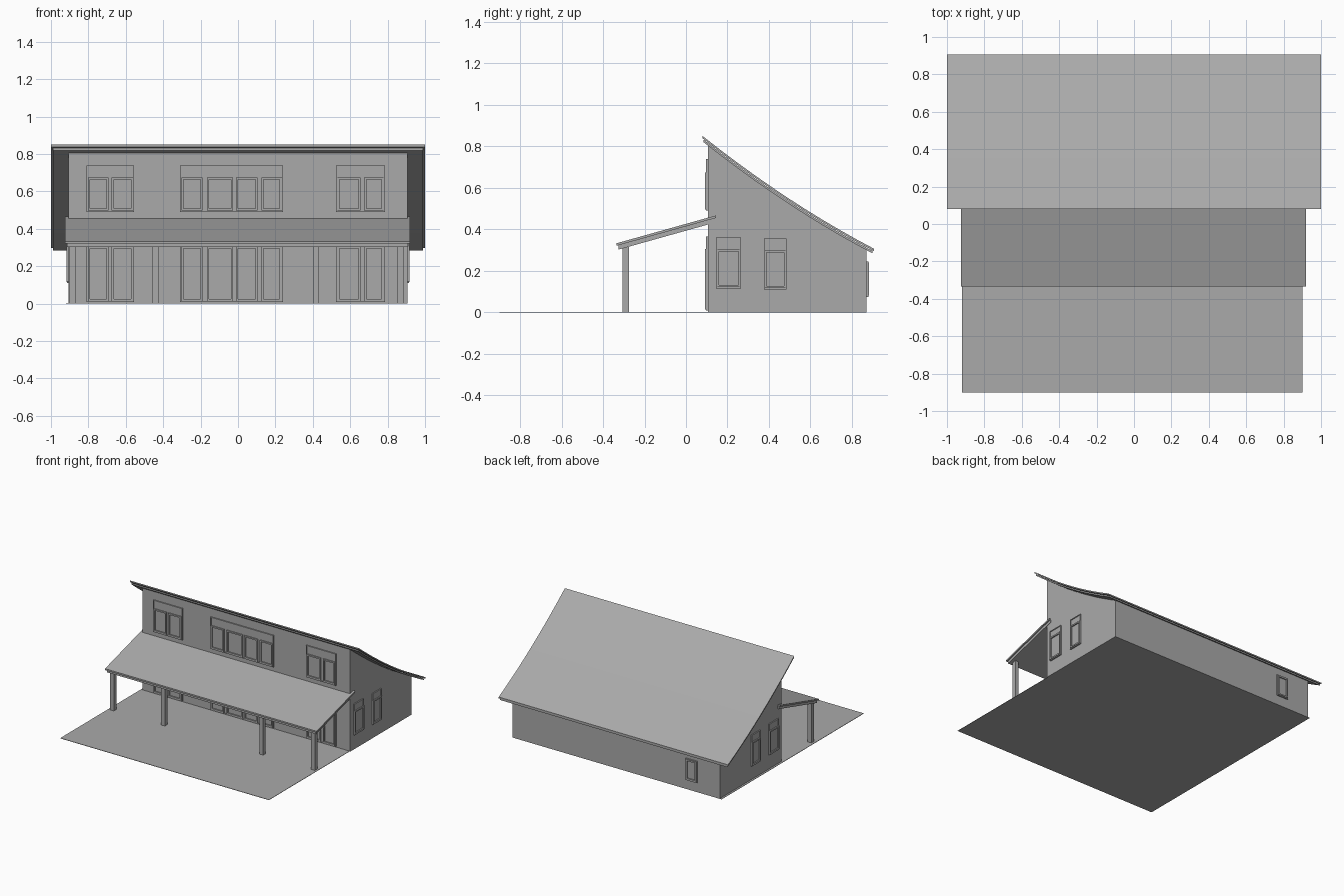
import bpy, bmesh

if "Cube" in bpy.data.objects:
    bpy.data.objects.remove(bpy.data.objects["Cube"])

grey = bpy.data.materials.new("plain grey")
grey.use_nodes = True
GREY = (0.4, 0.4, 0.4, 1)
grey.diffuse_color = GREY
grey.node_tree.nodes["Principled BSDF"].inputs["Base Color"].default_value = GREY


def finish(name, bm, smooth=False):
    bmesh.ops.recalc_face_normals(bm, faces=bm.faces)
    mesh = bpy.data.meshes.new(name)
    bm.to_mesh(mesh)
    bm.free()
    mesh.materials.append(grey)
    obj = bpy.data.objects.new(name, mesh)
    bpy.context.collection.objects.link(obj)
    if smooth:
        bpy.ops.object.select_all(action='DESELECT')
        obj.select_set(True)
        bpy.context.view_layer.objects.active = obj
        bpy.ops.object.shade_smooth_by_angle()
    return obj


def add_box(bm, lo, hi):
    res = bmesh.ops.create_cube(bm, size=1)
    for v in res["verts"]:
        for i in range(3):
            v.co[i] = (lo[i] + hi[i]) / 2 + v.co[i] * (hi[i] - lo[i])


def box(name, lo, hi):
    bm = bmesh.new()
    add_box(bm, lo, hi)
    return finish(name, bm)


def extrude_profile(name, points, x0, x1, smooth=False):
    """Extrude a closed outline in the y-z plane along x."""
    bm = bmesh.new()
    face = bm.faces.new([bm.verts.new((x0, y, z)) for y, z in points])
    res = bmesh.ops.extrude_face_region(bm, geom=[face])
    verts = [g for g in res["geom"] if isinstance(g, bmesh.types.BMVert)]
    bmesh.ops.translate(bm, vec=(x1 - x0, 0, 0), verts=verts)
    return finish(name, bm, smooth)


# Sagging main roof line
def roof_z(y):
    t = (y - 0.08) / 0.82
    return 0.85 - 0.54 * t - 0.11 * t * (1 - t)


def roof_line(y0, y1, drop, steps=10):
    ys = [y0 + (y1 - y0) * i / steps for i in range(steps + 1)]
    return [(y, roof_z(y) - drop) for y in ys]


def sheet(y0, y1, top, bottom):
    return roof_line(y0, y1, top) + roof_line(y0, y1, bottom)[::-1]


# Ground, house body and main roof
FRONT, BACK, SIDE = 0.105, 0.87, 0.905
box("ground_slab", (-0.92, -0.9, 0), (0.9, BACK, 0.003))
extrude_profile("house_walls", [(FRONT, 0)] + roof_line(FRONT, BACK, 0.024) + [(BACK, 0)],
                -SIDE, SIDE)
extrude_profile("roof_sheet", sheet(0.08, 0.905, 0, 0.011), -1, 1, True)
extrude_profile("roof_underlay", sheet(0.085, 0.9, 0.014, 0.026), -0.99, 0.99, True)


# Porch roof and posts
def porch_sheet(y0, y1, top, bottom):
    z = lambda y: 0.333 + (y + 0.335) * 0.28
    return [(y0, z(y0) - top), (y1, z(y1) - top), (y1, z(y1) - bottom), (y0, z(y0) - bottom)]


extrude_profile("porch_roof_sheet", porch_sheet(-0.335, 0.145, 0, 0.012), -0.925, 0.92)
extrude_profile("porch_roof_frame", porch_sheet(-0.325, 0.15, 0.012, 0.033), -0.915, 0.91)
for i, x in enumerate((-0.885, -0.44, 0.417, 0.868)):
    box(f"porch_post_{i + 1}", (x - 0.016, -0.305, 0), (x + 0.016, -0.275, 0.315))


# Windows and doors: u runs along the wall, d is the distance out of it
def wall_box(bm, wall, u0, u1, z0, z1, d):
    lo, hi = {
        "front": ((u0, FRONT - d, z0), (u1, FRONT + 0.01, z1)),
        "back": ((u0, BACK - 0.01, z0), (u1, BACK + d, z1)),
        "left": ((SIDE - 0.01, u0, z0), (SIDE + d, u1, z1)),
        "right": ((-SIDE - d, u0, z0), (-SIDE + 0.01, u1, z1)),
    }[wall]
    add_box(bm, lo, hi)


def ring(bm, wall, u0, u1, z0, z1, w, d):
    wall_box(bm, wall, u0, u0 + w, z0, z1, d)
    wall_box(bm, wall, u1 - w, u1, z0, z1, d)
    wall_box(bm, wall, u0 + w, u1 - w, z0, z0 + w, d)
    wall_box(bm, wall, u0 + w, u1 - w, z1 - w, z1, d)


def window(name, wall, u0, u1, z0, z1, sash_top, panes):
    bm = bmesh.new()
    wall_box(bm, wall, u0, u1, z0, z1, 0.004)
    ring(bm, wall, u0, u1, z0, z1, 0.006, 0.009)
    for a, b in panes:
        ring(bm, wall, a, b, z0 + 0.007, sash_top, 0.011, 0.013)
    return finish(name, bm)


bays = {
    "right": (-0.81, -0.555, [(-0.803, -0.692), (-0.675, -0.562)]),
    "middle": (-0.31, 0.24, [(-0.303, -0.19), (-0.165, -0.027), (-0.012, 0.105), (0.125, 0.234)]),
    "left": (0.525, 0.785, [(0.532, 0.655), (0.675, 0.778)]),
}
for bay, (u0, u1, panes) in bays.items():
    window(f"upper_window_{bay}", "front", u0, u1, 0.49, 0.74, 0.675, panes)
    window(f"porch_door_{bay}", "front", u0, u1, 0.008, 0.365, 0.305, panes)

for wall in ("left", "right"):
    for name, u0, u1, z0, z1 in (("front", 0.145, 0.265, 0.115, 0.36),
                                 ("rear", 0.375, 0.485, 0.11, 0.355)):
        window(f"{wall}_side_{name}_window", wall, u0, u1, z0, z1, z1 - 0.055,
               [(u0 + 0.002, u1 - 0.002)])

window("back_window", "back", -0.71, -0.61, 0.075, 0.245, 0.24, [(-0.705, -0.615)])
